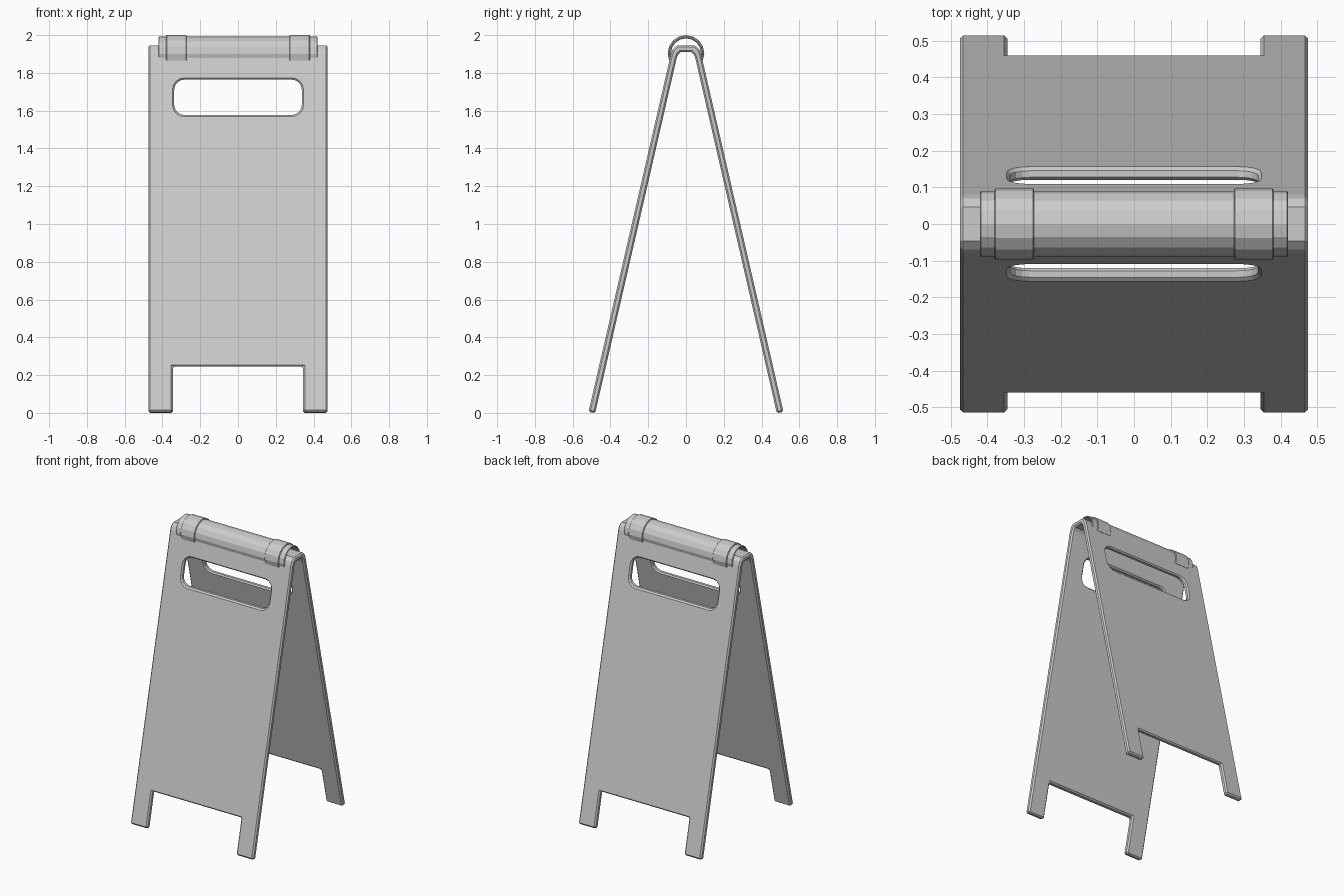
import bpy, bmesh
from math import sin, cos, pi, radians

if "Cube" in bpy.data.objects:
    bpy.data.objects.remove(bpy.data.objects["Cube"])


def prism(name, pts, a, b, axis):
    """Extrude a closed 2D outline from a to b along 'X' (pts=y,z) or 'Y' (pts=x,z)."""
    bm = bmesh.new()
    place = (lambda p: (a, p[0], p[1])) if axis == 'X' else (lambda p: (p[0], a, p[1]))
    face = bm.faces.new([bm.verts.new(place(p)) for p in pts])
    ext = bmesh.ops.extrude_face_region(bm, geom=[face])
    move = (b - a, 0, 0) if axis == 'X' else (0, b - a, 0)
    bmesh.ops.translate(bm, vec=move,
                        verts=[g for g in ext['geom'] if isinstance(g, bmesh.types.BMVert)])
    bmesh.ops.recalc_face_normals(bm, faces=bm.faces)
    me = bpy.data.meshes.new(name)
    bm.to_mesh(me)
    bm.free()
    ob = bpy.data.objects.new(name, me)
    bpy.context.collection.objects.link(ob)
    return ob


def rounded_rect(x, z0, z1, r, n=4):
    pts = []
    for cx, cz, start in ((x - r, z1 - r, 0), (-x + r, z1 - r, 90),
                          (-x + r, z0 + r, 180), (x - r, z0 + r, 270)):
        for i in range(n + 1):
            t = radians(start + 90 * i / n)
            pts.append((cx + r * cos(t), cz + r * sin(t)))
    return pts


def bevel(ob, width, segments, angle):
    m = ob.modifiers.new("bevel", 'BEVEL')
    m.width, m.segments = width, segments
    m.limit_method, m.angle_limit = 'ANGLE', radians(angle)
    m.use_clamp_overlap = False


def apply(ob):
    bpy.context.view_layer.objects.active = ob
    for m in list(ob.modifiers):
        bpy.ops.object.modifier_apply(modifier=m.name)


def mirrored(half):
    return half + [(-y, z) for y, z in reversed(half)]


# Folded board: one bent sheet, front and back panels joined over the top
outer = mirrored([(0.516, 0.006), (0.080, 1.90), (0.070, 1.925), (0.047, 1.945)])
inner = mirrored([(0.481, -0.002), (0.050, 1.875), (0.043, 1.895), (0.028, 1.91)])
board = prism("folded_board", outer + inner[::-1], -0.475, 0.475, 'X')

# Handle opening and gap between the feet, cut through both panels
handle = prism("handle_cutter", rounded_rect(0.338, 1.577, 1.765, 0.055), -1, 1, 'Y')
gap = prism("foot_gap_cutter", [(-0.345, -0.2), (0.345, -0.2), (0.345, 0.245), (-0.345, 0.245)],
            -1, 1, 'Y')
for cutter in (handle, gap):
    cutter.hide_render = True
    m = board.modifiers.new("cut", 'BOOLEAN')
    m.operation, m.solver, m.object = 'DIFFERENCE', 'EXACT', cutter
bevel(board, 0.009, 1, 60)
apply(board)
for cutter in (handle, gap):
    bpy.data.objects.remove(cutter)


# Hinge sleeve and clip bands: open-bottomed curved shells over the fold
def shell(name, r, thick, x0, x1, n=10, z=1.903):
    angles = [radians(-24) + (pi + radians(48)) * i / n for i in range(n + 1)]
    arc = [(r * cos(t), z + r * sin(t)) for t in angles]
    arc += [((r - thick) * cos(t), z + (r - thick) * sin(t)) for t in reversed(angles)]
    ob = prism(name, arc, x0, x1, 'X')
    bevel(ob, 0.003, 1, 60)
    apply(ob)


shell("hinge_sleeve", 0.090, 0.010, -0.42, 0.42)
shell("clip_band_left", 0.097, 0.012, -0.38, -0.272)
shell("clip_band_right", 0.097, 0.012, 0.272, 0.38)
